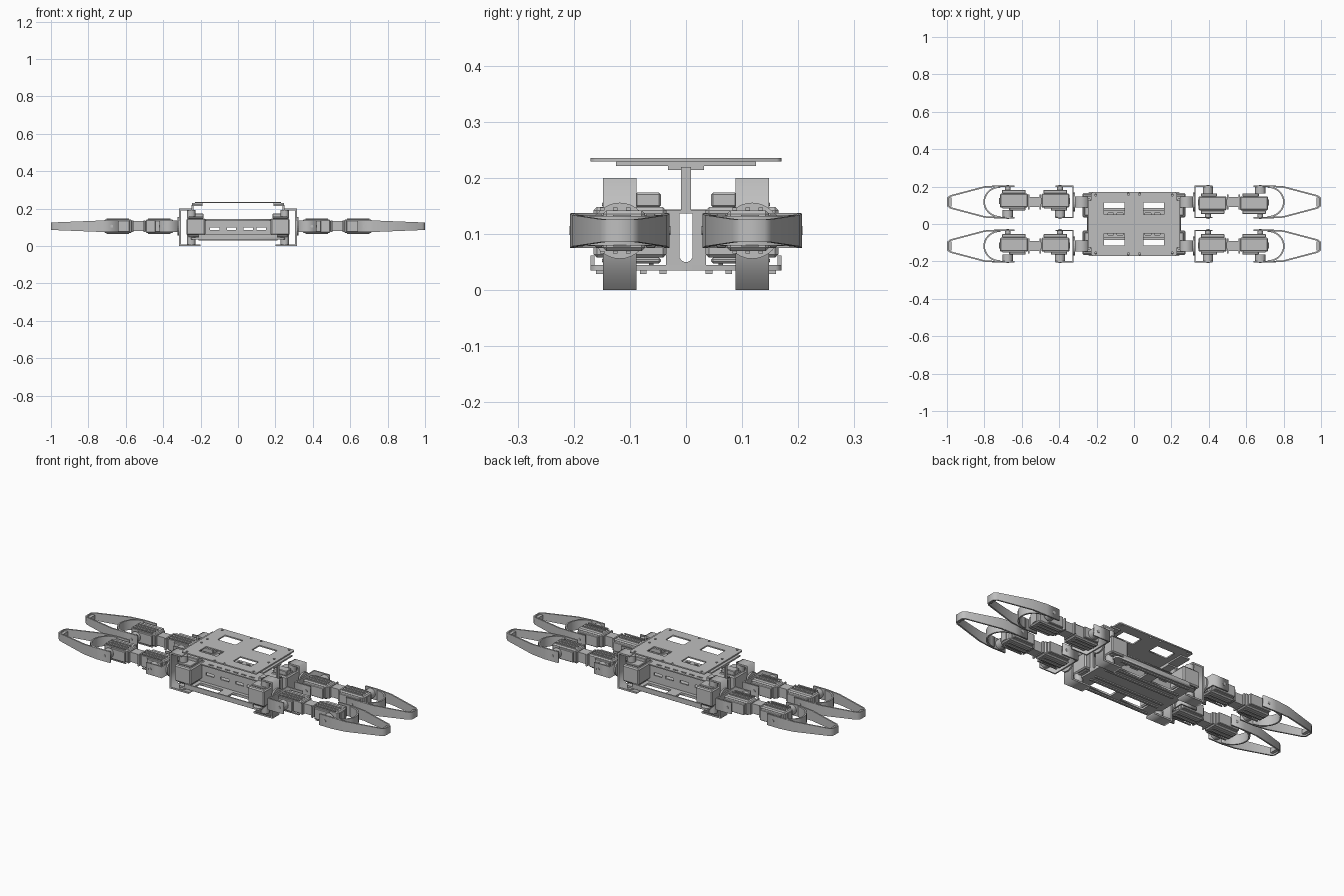
import bpy, bmesh, math
from mathutils import Matrix, Vector

if "Cube" in bpy.data.objects:
    bpy.data.objects.remove(bpy.data.objects["Cube"], do_unlink=True)

GREY = (0.52, 0.52, 0.52, 1)
mat = bpy.data.materials.new("plain grey")
mat.use_nodes = True
mat.diffuse_color = GREY
mat.node_tree.nodes["Principled BSDF"].inputs["Base Color"].default_value = GREY

ZC = 0.106   # height of the leg centre line
IDENT = Matrix.Identity(4)
# extrusion frames: (u, v, depth) to world
XY = Matrix.Identity(4)
XZ = Matrix(((1, 0, 0, 0), (0, 0, 1, 0), (0, 1, 0, 0), (0, 0, 0, 1)))
YZ = Matrix(((0, 0, 1, 0), (1, 0, 0, 0), (0, 1, 0, 0), (0, 0, 0, 1)))


def finish(name, bm, m=IDENT):
    bm.transform(m)
    bmesh.ops.recalc_face_normals(bm, faces=bm.faces)
    me = bpy.data.meshes.new(name)
    bm.to_mesh(me)
    bm.free()
    me.materials.append(mat)
    ob = bpy.data.objects.new(name, me)
    bpy.context.scene.collection.objects.link(ob)
    return ob


def add_box(bm, x0, x1, y0, y1, z0, z1):
    size = Matrix.Diagonal((x1 - x0, y1 - y0, z1 - z0, 1))
    mid = Matrix.Translation(((x0 + x1) / 2, (y0 + y1) / 2, (z0 + z1) / 2))
    bmesh.ops.create_cube(bm, size=1, matrix=mid @ size)


def boxes(name, dims, m=IDENT, bevel=0):
    bm = bmesh.new()
    for d in dims:
        add_box(bm, *d)
    if bevel:
        bmesh.ops.bevel(bm, geom=bm.edges[:], offset=bevel, segments=1, affect='EDGES')
    return finish(name, bm, m)


def disc(name, centre, axis, r, h, m=IDENT, sides=24):
    bm = bmesh.new()
    turn = Vector((0, 0, 1)).rotation_difference(Vector(axis)).to_matrix().to_4x4()
    bmesh.ops.create_cone(bm, cap_ends=True, segments=sides, radius1=r, radius2=r,
                          depth=h, matrix=Matrix.Translation(centre) @ turn)
    return finish(name, bm, m)


def rect(u0, u1, v0, v1, c=0.0):
    if not c:
        return [(u0, v0), (u1, v0), (u1, v1), (u0, v1)]
    return [(u0 + c, v0), (u1 - c, v0), (u1, v0 + c), (u1, v1 - c),
            (u1 - c, v1), (u0 + c, v1), (u0, v1 - c), (u0, v0 + c)]


def ring(u, v, r, n=10):
    return [(u + r * math.cos(i * math.tau / n), v + r * math.sin(i * math.tau / n)) for i in range(n)]


def slot(u, v0, v1, r):
    low = [(u + r * math.cos(a), v0 + r + r * math.sin(a)) for a in [math.pi + i * math.pi / 8 for i in range(9)]]
    return low + [(u + r, v1), (u - r, v1)]


def sheet(name, loops, d0, d1, frame=XY, m=IDENT, shape=None):
    """Filled outline with holes, extruded from d0 to d1."""
    cu = bpy.data.curves.new(name, 'CURVE')
    cu.dimensions = '2D'
    cu.fill_mode = 'BOTH'
    cu.extrude = (d1 - d0) / 2
    for loop in loops:
        sp = cu.splines.new('POLY')
        sp.points.add(len(loop) - 1)
        for p, (u, v) in zip(sp.points, loop):
            p.co = (u, v, 0, 1)
        sp.use_cyclic_u = True
    tmp = bpy.data.objects.new(name + "_tmp", cu)
    me = tmp.to_mesh()
    bm = bmesh.new()
    bm.from_mesh(me)
    tmp.to_mesh_clear()
    bpy.data.objects.remove(tmp)
    bpy.data.curves.remove(cu)
    bmesh.ops.remove_doubles(bm, verts=bm.verts, dist=1e-5)
    bm.transform(frame @ Matrix.Translation((0, 0, (d0 + d1) / 2)))
    if shape:
        for v in bm.verts:
            shape(v.co)
    return finish(name, bm, m)


def strip(path, t):
    """Closed outline of a bent strip of thickness t, on the left of the path."""
    pts = [Vector(p) for p in path]
    inner = []
    for i, p in enumerate(pts):
        a = (p - pts[i - 1]).normalized() if i else (pts[1] - p).normalized()
        b = (pts[i + 1] - p).normalized() if i < len(pts) - 1 else a
        n = Vector((-a.y - b.y, a.x + b.x)).normalized()
        inner.append(p + n * t / max(0.3, n.dot(Vector((-a.y, a.x)))))
    return [tuple(p) for p in pts] + [tuple(p) for p in reversed(inner)]


# ---- body: roof plate, floor, deck, side walls ----
S = (-1, 1)
holes = [rect(*sorted((sx * .05, sx * .16)), *sorted((sy * .05, sy * .115))) for sx in S for sy in S]
screws = [ring(sx * x, sy * y, .006) for sx in S for sy in S for x, y in ((.205, .155), (.205, .025), (.03, .16))]
sheet("roof_plate", [rect(-.23, .23, -.17, .17, .008)] + holes + screws, .229, .236)
floor_holes = [rect(*sorted((sx * .03, sx * .17)), *sorted((sy * .085, sy * .14))) for sx in S for sy in S]
sheet("floor_plate", [rect(-.25, .25, -.17, .17, .01)] + floor_holes, .035, .045)
deck_slots = [rect(x, x + .03, y, y + .008) for x in (-.14, -.09, -.04, .01, .06, .11) for y in (-.06, .052)]
sheet("middle_deck", [rect(-.24, .24, -.075, .075)] + deck_slots, .138, .144)
for sy in S:
    wall = [rect(-.235, .235, .045, .138)]
    wall += [rect(x, x + .05, .085, .1) for x in (-.15, -.06, .03, .1)]
    y = sy * .062
    sheet("inner_wall", wall, y - .004, y + .004, XZ)
    boxes("floor_lip", [(-.21, .21, *sorted((sy * .163, sy * .17)), .045, .062)])
    boxes("floor_rail", [(-.21, .21, *sorted((sy * a, sy * (a + .012))), .029, .035) for a in (.035, .07, .148)])

# ---- body ends: slotted plate, post and roof flanges ----
for sx in S:
    a, b = sorted((sx * .238, sx * .248))
    sheet("end_plate", [rect(-.036, .036, .045, .143), slot(0, .05, .137, .012)], a, b, YZ)
    c, d = sorted((sx * .19, sx * .245))
    boxes("roof_post", [(a, b, -.009, .009, .143, .22)])
    boxes("roof_flange", [(c, d, -.125, .125, .221, .229), (c, d, -.032, .032, .214, .221)])


def servo(x, h, m):
    """Leg servo, x = inner end, h = side the horn is on."""
    def ys(p, q):
        return sorted((h * p, h * q))
    boxes("servo_case", [(x, x + .15, *ys(-.045, .03), .07, .142)], m, .006)
    boxes("servo_steps", [(x + .012, x + .138, *ys(-.065, -.045), .076, .136),
                          (x + .012, x + .1, *ys(.03, .045), .076, .136)], m, .003)
    boxes("servo_band", [(x - .004, x + .154, *ys(-.02, .012), .078, .134)], m)
    boxes("servo_ribs", [(x + .015, x + .135, y, y + .008, z, z + .005)
                         for y in (-.035, -.012, .011) for z in (.065, .142)], m)


# ---- four legs ----
def leg(sx, sy, h):
    # shoulder frame: x outward, y measured from the body centre
    out = Matrix.Diagonal((sx, sy, 1, 1))
    boxes("shoulder_servo", [(.175, .275, .035, .165, .058, .148)], out, .006)
    boxes("shoulder_servo_steps", [(.185, .265, .045, .09, .148, .174), (.185, .265, .09, .15, .148, .158),
                                   (.185, .265, .045, .15, .048, .058)], out, .003)
    for z0, z1, n in ((.148, .192, "upper"), (.008, .058, "lower")):
        disc(n + "_shoulder_horn", (.25, .118, (z0 + z1) / 2), (0, 0, 1), .022, z1 - z0, out)
    # leg frame: y measured from the leg centre line
    m = Matrix.Translation((0, sy * .118, 0)) @ Matrix.Diagonal((sx, 1, 1, 1))
    sheet("shoulder_bracket", [strip([(.2, 0), (.315, 0), (.315, .2), (.245, .2)], .009)], -.03, .03, XZ, m)
    disc("bracket_disc", (.319, 0, ZC), (1, 0, 0), .05, .008, m, 32)
    sheet("hip_bracket", [strip([(.42, -.087), (.323, -.087), (.323, .087), (.42, .087)][::-1], .007)],
          .075, .138, XY, m)
    servo(.345, h, m)
    servo(.567, h, m)
    for x in (.395, .675):
        disc("servo_horn", (x, h * .063, ZC), (0, 1, 0), .027, .038, m)
        disc("servo_pivot", (x, -h * .074, ZC), (0, 1, 0), .016, .02, m)
        for s in S:
            disc("flange_screw", (x, s * .0875, ZC), (0, 1, 0), .008, .005, m, 12)
    boxes("leg_link", [(.497, .567, -.026, .026, .08, .134), (.497, .505, -.04, .04, .076, .138),
                       (.559, .567, -.04, .04, .076, .138)], m)

    # foot: tapering loop with a curved inner brace
    def taper(co):
        k = 1 - .36 * min(1, max(0, (co.x - .72) / .28))
        co.z = ZC + (co.z - ZC) * k
    loop = [(.64, -.088), (.72, -.089), (.80, -.084), (.985, -.035), (1.0, -.022)]
    loop += [(x, -y) for x, y in reversed(loop)]
    sheet("foot_loop", [strip(loop, .008)], .075, .137, XY, m, taper)
    arc = [(.715 + .09 * math.cos(a), .084 * math.sin(a))
           for a in [math.radians(-90 + 10 * i) for i in range(19)]]
    sheet("foot_brace", [strip(arc, .008)], .077, .135, XY, m, taper)
    boxes("foot_tip", [(.975, .996, -.024, .024, .094, .118)], m)


for sx, sy, h in ((-1, 1, -1), (1, 1, 1), (-1, -1, -1), (1, -1, -1)):
    leg(sx, sy, h)
